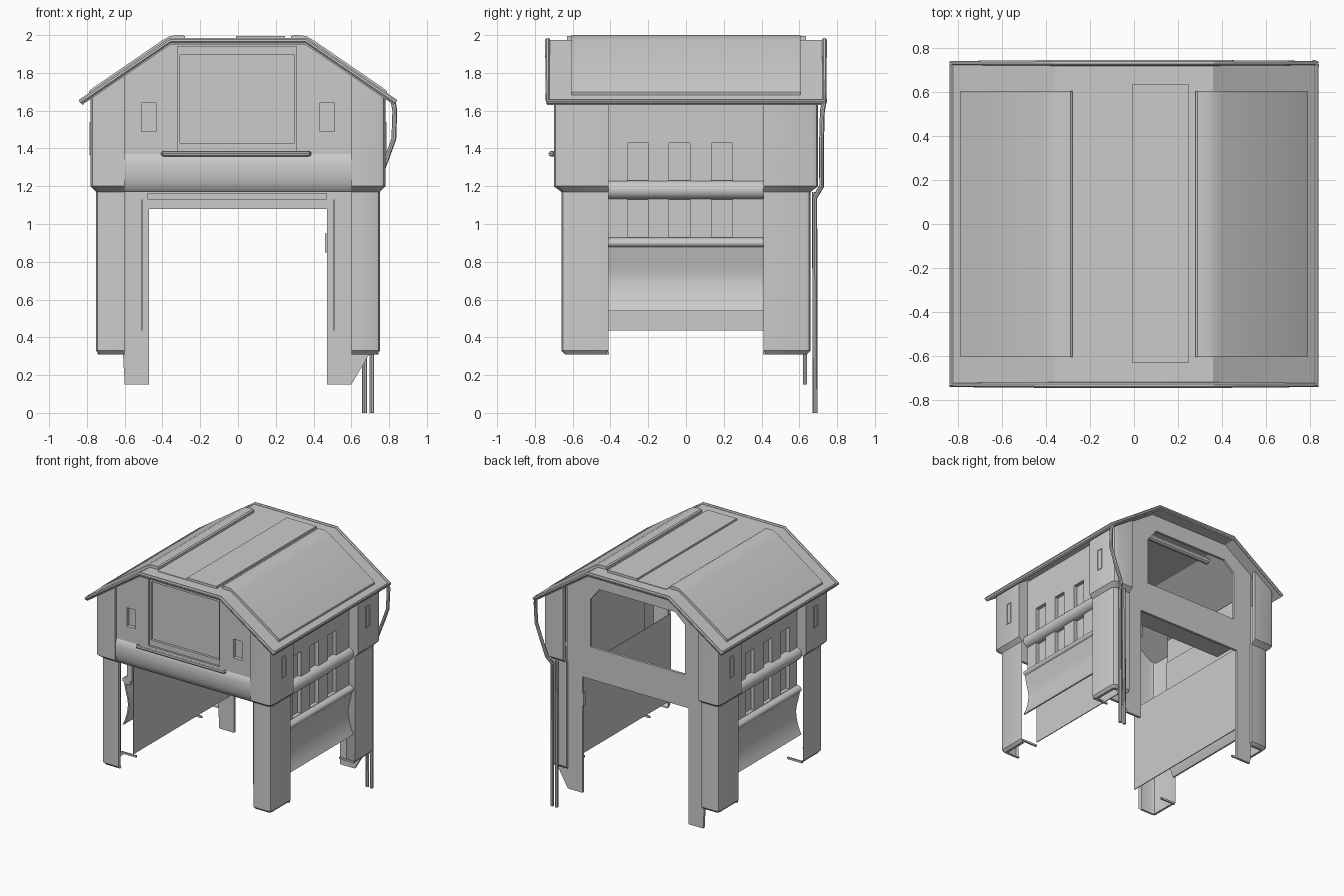
import bpy, bmesh, math
from mathutils import Matrix

if "Cube" in bpy.data.objects:
    bpy.data.objects.remove(bpy.data.objects["Cube"])

col = bpy.context.scene.collection
# local (u, v, depth) -> world for each drawing plane
PLANES = {'xz': Matrix(((1, 0, 0, 0), (0, 0, -1, 0), (0, 1, 0, 0), (0, 0, 0, 1))),
          'yz': Matrix(((0, 0, 1, 0), (1, 0, 0, 0), (0, 1, 0, 0), (0, 0, 0, 1)))}


def add_mesh(name, bm):
    me = bpy.data.meshes.new(name)
    bm.to_mesh(me)
    bm.free()
    ob = bpy.data.objects.new(name, me)
    col.objects.link(ob)
    return ob


def curve_mesh(name, cu, mat=None):
    """Turn a curve into a cleaned mesh object."""
    tmp = bpy.data.objects.new(name + "_path", cu)
    col.objects.link(tmp)
    dg = bpy.context.evaluated_depsgraph_get()
    me = bpy.data.meshes.new_from_object(tmp.evaluated_get(dg))
    bm = bmesh.new()
    bm.from_mesh(me)
    if mat:
        bm.transform(mat)
    bmesh.ops.remove_doubles(bm, verts=bm.verts, dist=1e-5)
    bmesh.ops.recalc_face_normals(bm, faces=bm.faces)
    bpy.data.objects.remove(tmp)
    bpy.data.meshes.remove(me)
    return add_mesh(name, bm)


def add_spline(cu, pts, cyclic):
    sp = cu.splines.new('POLY')
    sp.points.add(len(pts) - 1)
    for p, c in zip(sp.points, pts):
        p.co = (*c, 0, 1) if len(c) == 2 else (*c, 1)
    sp.use_cyclic_u = cyclic


def sheet(name, plane, outline, a, b, holes=()):
    """Extrude an outline with holes from a to b across its plane."""
    cu = bpy.data.curves.new(name, 'CURVE')
    cu.dimensions = '2D'
    cu.fill_mode = 'BOTH'
    cu.extrude = abs(b - a) / 2
    for pts in (outline, *holes):
        add_spline(cu, pts, True)
    m = PLANES[plane]
    off = (0, (a + b) / 2, 0) if plane == 'xz' else ((a + b) / 2, 0, 0)
    return curve_mesh(name, cu, Matrix.Translation(off) @ m)


def tube(name, pts, r, cyclic=False, res=2):
    cu = bpy.data.curves.new(name, 'CURVE')
    cu.dimensions = '3D'
    cu.bevel_depth = r
    cu.bevel_resolution = res
    cu.use_fill_caps = True
    add_spline(cu, pts, cyclic)
    return curve_mesh(name, cu)


def rect(u0, u1, v0, v1):
    return [(u0, v0), (u1, v0), (u1, v1), (u0, v1)]


def roof_z(x):
    return 1.975 - max(0, abs(x) - 0.36) * 0.6875


SIDES = ((1, "right"), (-1, "left"))

# roof shell with rounded rim
sheet("roof", 'xz', [(-.835, 1.648), (-.36, 1.975), (.36, 1.975), (.835, 1.648),
                     (.825, 1.63), (.355, 1.95), (-.355, 1.95), (-.825, 1.63)], -.735, .735)
rim = [(-.83, 1.65), (-.36, 1.972), (.36, 1.972), (.83, 1.65)]
tube("roof_rim", [(x, -.733, z) for x, z in rim] + [(x, .733, z) for x, z in rim[::-1]], .014, True)
sheet("roof_centre_panel", 'xz', rect(-.01, .25, 1.97, 1.994), -.63, .635)
sheet("roof_flat_panel", 'xz', rect(-.27, -.01, 1.97, 1.979), -.63, .635)
for s, side in SIDES:
    prof = [(.28, 1.965), (.28, 1.993), (.29, 2.0), (.33, 2.0), (.365, 1.993), (.40, 1.973),
            (.78, 1.712), (.79, 1.70), (.785, 1.68), (.37, 1.96)]
    sheet(side + "_roof_panel", 'xz', [(s * x, z) for x, z in prof], -.605, .605)

# corner posts: wide top, stepped to a slimmer leg, open to the inside
top = [(.60, .67), (.60, .70), (.745, .70), (.77, .69), (.78, .665), (.78, .41), (.67, .41)]
leg = [(.60, .63), (.60, .66), (.725, .66), (.745, .65), (.752, .63), (.752, .41), (.67, .41)]
foot = [(.60, .62), (.60, .64), (.72, .64), (.73, .635), (.735, .62), (.735, .42), (.67, .42)]
lip = [(.60, .62), (.60, .62), (.70, .62), (.71, .615), (.715, .60), (.715, .43), (.67, .43)]
rings = [(top, None), (top, 1.20), (leg, 1.17), (leg, .33), (foot, .31), (lip, .31)]
for s, side in SIDES:
    for t, end in ((-1, "front"), (1, "back")):
        full = s > 0 and t > 0
        bm = bmesh.new()
        rows = [[bm.verts.new((s * x, t * y, roof_z(x) - .02 if z is None else z)) for x, y in pl]
                for pl, z in rings]
        for k, (r0, r1) in enumerate(zip(rows, rows[1:])):
            # only one leg keeps its inward return below the step
            for i in range(len(top) - 1 if k < 2 or full else len(top) - 2):
                bm.faces.new((r0[i], r0[i + 1], r1[i + 1], r1[i]))
        bmesh.ops.remove_doubles(bm, verts=bm.verts, dist=1e-5)
        loose = [v for v in bm.verts if not v.link_faces]
        bmesh.ops.delete(bm, geom=loose, context='VERTS')
        bmesh.ops.recalc_face_normals(bm, faces=bm.faces)
        add_mesh(f"{end}_{side}_post", bm)
        # thin lip along the foot
        sheet(f"{end}_{side}_foot_lip", 'xz', rect(*sorted((s * .61, s * .745)), .31, .325),
              t * .408, t * .42)
        # slim window frame and sill on the post
        ya, yb = sorted((t * .505, t * .555))
        sheet(f"{end}_{side}_post_window", 'yz', rect(ya, yb, 1.365, 1.54), s * .776, s * .785,
              [rect(ya + .006, yb - .006, 1.372, 1.533)])

# side walls with two rows of three windows
WIN = [(-.31, -.20), (-.09, .02), (.135, .245)]
holes = [rect(a, b, z, z + .20) for a, b in WIN for z in (.932, 1.228)]
for s, side in SIDES:
    sheet(side + "_wall", 'yz', rect(-.41, .41, .87, 1.70), s * .67, s * .70, holes)
    sheet(side + "_window_backing", 'yz', rect(-.41, .41, .9, 1.5), s * .655, s * .67)
    for name, z0, z1 in (("lower", .87, .93), ("upper", 1.13, 1.23)):
        c, h = (z0 + z1) / 2, (z1 - z0) / 2
        arc = [(s * (.69 + .05 * math.cos(a)), c + h * math.sin(a))
               for a in [math.radians(-90 + 18 * i) for i in range(11)]]
        sheet(f"{side}_{name}_ledge", 'xz', arc, -.41, .41)
    skirt = [(.725, .88), (.712, .82), (.698, .77), (.69, .72), (.692, .68), (.702, .63),
             (.718, .58), (.738, .54)]
    inner = [(x - .012, z) for x, z in skirt[::-1]]
    sheet(side + "_skirt", 'xz', [(s * x, z) for x, z in skirt + inner], -.41, .41)
    sheet(side + "_inner_panel", 'yz', rect(-.53 if s > 0 else -.60, .61, .435, 1.13), s * .505, s * .512)

# front wall, window and curved lower apron
small = [rect(*sorted((s * .435, s * .51)), 1.49, 1.64) for s, _ in SIDES]
wall = [(-.60, 1.37), (.60, 1.37), (.60, 1.79), (.357, 1.955), (-.357, 1.955), (-.60, 1.79)]
sheet("front_wall", 'xz', wall, -.68, -.65, [rect(-.32, .31, 1.385, 1.94)] + small)
sheet("front_window_frame", 'xz', rect(-.32, .31, 1.385, 1.94), -.665, -.645,
      [rect(-.308, .298, 1.43, 1.925)])
sheet("front_window_pane", 'xz', rect(-.56, .56, 1.39, 1.80), -.645, -.635)
sheet("front_window_pane_top", 'xz', rect(-.32, .31, 1.80, 1.945), -.645, -.635)
sheet("front_window_blind", 'xz', rect(-.308, .298, 1.895, 1.925), -.662, -.645)
sheet("front_apron", 'yz', [(-.65, 1.38), (-.67, 1.38), (-.688, 1.36), (-.697, 1.32), (-.698, 1.27),
                            (-.69, 1.22), (-.675, 1.185), (-.66, 1.17), (-.64, 1.17)], -.60, .60)
tube("front_sill", [(-.395, -.70, 1.372), (-.39, -.717, 1.372), (.37, -.717, 1.372),
                    (.375, -.70, 1.372)], .014)

# back wall with doorway and chamfered window, roller inside
back = [(-.60, .15), (-.47, .15), (-.47, 1.08), (.47, 1.08), (.47, .15), (.60, .15), (.70, .32),
        (.61, .33), (.61, 1.78), (.357, 1.955), (-.357, 1.955), (-.61, 1.78), (-.61, .33)]
opening = [(-.44, 1.34), (.40, 1.34), (.40, 1.72), (.32, 1.82), (-.35, 1.82), (-.44, 1.74)]
sheet("back_wall", 'xz', back, .62, .64, [opening])
tube("window_roller", [(-.30, .50, 1.85), (.31, .50, 1.85)], .028, res=3)
sheet("back_shelf", 'xz', rect(-.48, .47, 1.13, 1.165), .40, .62)
sheet("door_latch", 'xz', rect(.46, .475, .85, .95), .61, .645)

# drain pipes at the back right corner
tube("gutter_pipe", [(.82, .735, 1.66), (.83, .722, 1.60), (.825, .718, 1.45), (.785, .718, 1.34),
                     (.73, .718, 1.20), (.708, .682, 1.14), (.708, .684, 0)], .013)
tube("second_pipe", [(.67, .68, 1.17), (.67, .684, 0)], .013)

bpy.ops.object.select_all(action='SELECT')
bpy.context.view_layer.objects.active = bpy.data.objects["roof"]
bpy.ops.object.shade_smooth_by_angle(angle=math.radians(30))
